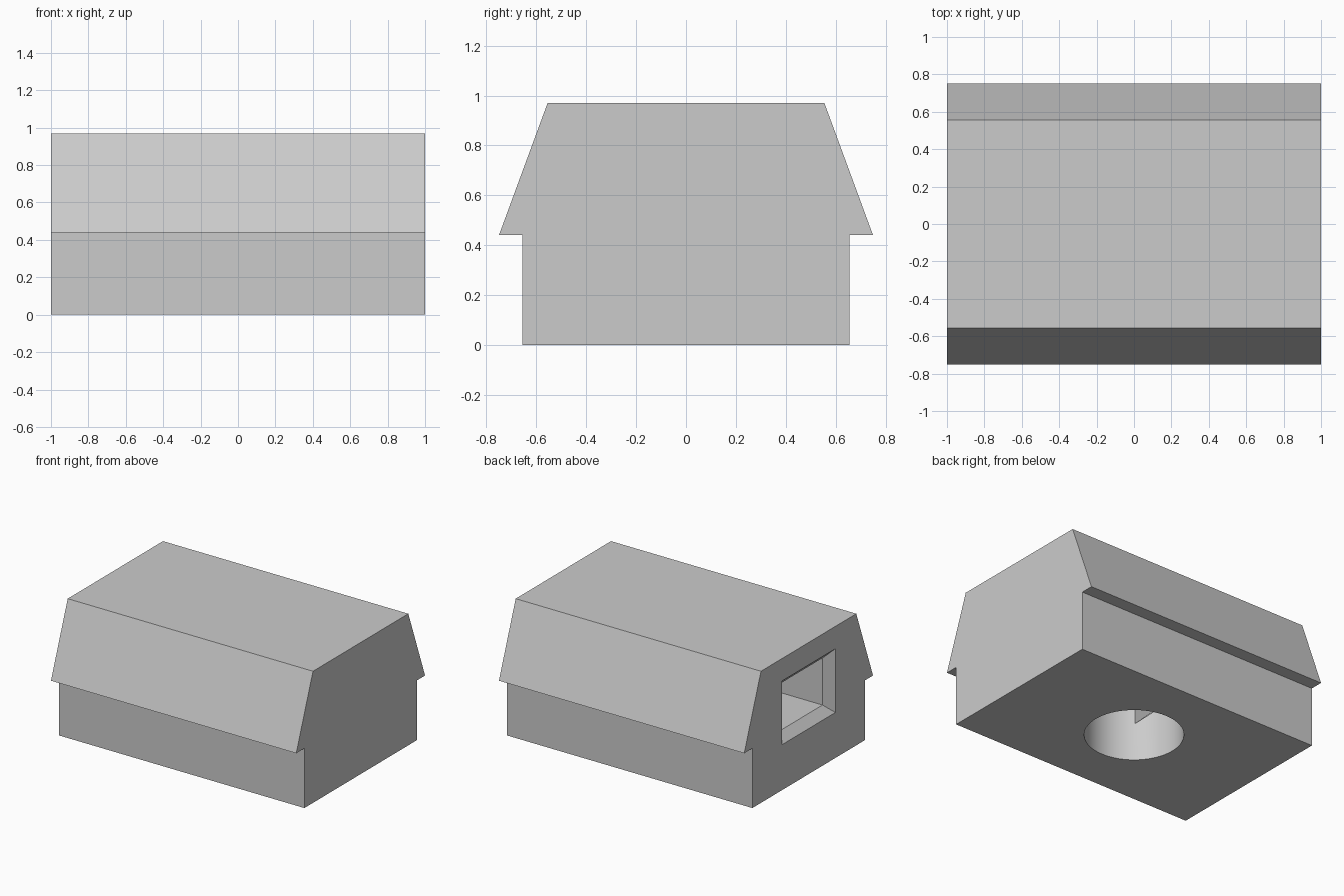
import bpy
import bmesh

cube = bpy.data.objects.get("Cube")
if cube:
    bpy.data.objects.remove(cube, do_unlink=True)

grey = bpy.data.materials.new("plain_grey")
grey.use_nodes = True
colour = (0.6, 0.6, 0.6, 1)
grey.diffuse_color = colour
grey.node_tree.nodes["Principled BSDF"].inputs["Base Color"].default_value = colour


def loft(name, rings):
    """Skin a closed solid through rings that share a point count."""
    bm = bmesh.new()
    loops = [[bm.verts.new(p) for p in ring] for ring in rings]
    count = len(loops[0])
    for a, b in zip(loops, loops[1:]):
        for i in range(count):
            j = (i + 1) % count
            bm.faces.new((a[i], a[j], b[j], b[i]))
    bm.faces.new(loops[0])
    bm.faces.new(loops[-1])
    bmesh.ops.recalc_face_normals(bm, faces=bm.faces)
    mesh = bpy.data.meshes.new(name)
    bm.to_mesh(mesh)
    bm.free()
    mesh.materials.append(grey)
    obj = bpy.data.objects.new(name, mesh)
    bpy.context.collection.objects.link(obj)
    return obj


# Barn body: gable profile with overhanging eaves
half = [(0.655, 0), (0.655, 0.44), (0.75, 0.44), (0.555, 0.97)]
profile = half + [(-y, z) for y, z in reversed(half)]
body = loft("barn_body", [[(x, y, z) for y, z in profile] for x in (-1, 1)])

# Doorway passage: chamfered mouth, straight run, ramp down to the shaft
stations = [  # x, half width, floor, ceiling
    (-1.05, 0.362, 0.285, 0.855),
    (-0.938, 0.25, 0.397, 0.743),
    (-0.34, 0.25, 0.397, 0.743),
    (-0.21, 0.25, 0.27, 0.743),
    (0, 0.25, 0.27, 0.743),
]
passage = loft("passage_cutter", [
    [(x, -w, lo), (x, w, lo), (x, w, hi), (x, -w, hi)]
    for x, w, lo, hi in stations])

# Round shaft rising from the underside
bpy.ops.mesh.primitive_cylinder_add(vertices=64, radius=0.333, depth=0.85,
                                    location=(0, 0, 0.325))
shaft = bpy.context.object
shaft.name = "shaft_cutter"
shaft.data.materials.append(grey)

# Cut both openings, then discard the cutters
for cutter in (shaft, passage):
    cutter.hide_render = True
    mod = body.modifiers.new(cutter.name, "BOOLEAN")
    mod.operation = "DIFFERENCE"
    mod.solver = "EXACT"
    mod.object = cutter
bpy.context.view_layer.update()
graph = bpy.context.evaluated_depsgraph_get()
result = bpy.data.meshes.new_from_object(body.evaluated_get(graph))
body.modifiers.clear()
body.data = result
for cutter in (shaft, passage):
    bpy.data.objects.remove(cutter, do_unlink=True)

# Smooth the round shaft, keep all corners sharp
bpy.ops.object.select_all(action="DESELECT")
body.select_set(True)
bpy.context.view_layer.objects.active = body
bpy.ops.object.shade_smooth_by_angle(angle=0.26)
